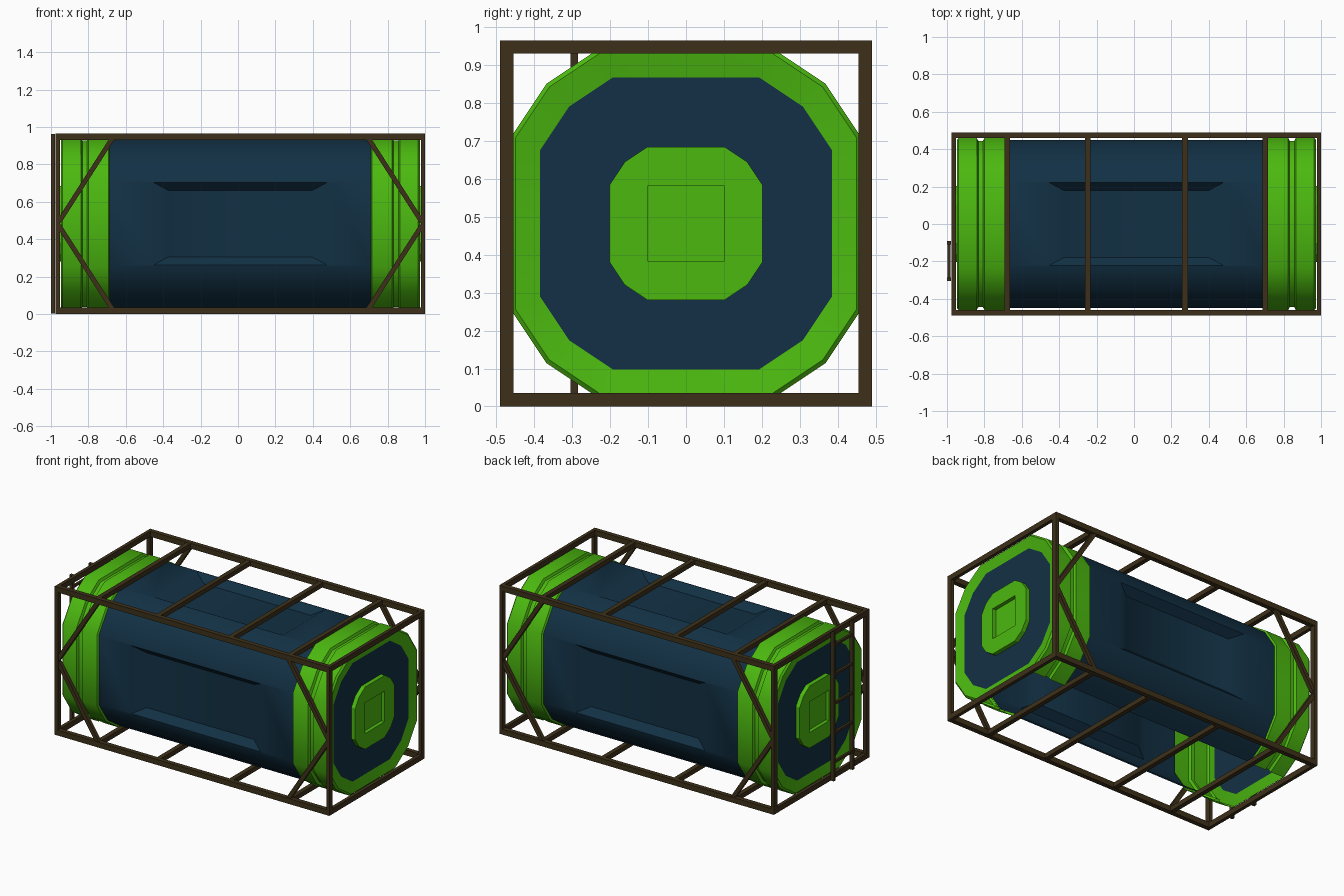
import bpy, bmesh
from mathutils import Vector, Matrix

if "Cube" in bpy.data.objects:
    bpy.data.objects.remove(bpy.data.objects["Cube"])

CX, CZ = 0.0125, 0.4825


def material(name, color):
    m = bpy.data.materials.new(name)
    m.diffuse_color = (*color, 1)
    m.use_nodes = True
    m.node_tree.nodes["Principled BSDF"].inputs["Base Color"].default_value = m.diffuse_color
    return m


GREEN = material("green_paint", (0.072, 0.485, 0.005))
BLUE = material("blue_paint", (0.006, 0.03, 0.058))
BROWN = material("brown_steel", (0.048, 0.03, 0.01))


def turn(a, b, k):
    for _ in range(k):
        a, b = -b, a
    return a, b


# Twelve-sided section, and a square with matching points
SECTION = [turn(a, b, k) for k in range(4) for a, b in ((1, -.5), (1, .5), (.8, .8))]
SQUARE = [turn(a, b, k) for k in range(4) for a, b in ((1, -.5), (1, .5), (1, 1))]


def finish(name, bm, mat, smooth=True):
    me = bpy.data.meshes.new(name)
    bm.to_mesh(me)
    bm.free()
    me.materials.append(mat)
    ob = bpy.data.objects.new(name, me)
    bpy.context.collection.objects.link(ob)
    if smooth:
        bpy.ops.object.select_all(action='DESELECT')
        ob.select_set(True)
        bpy.context.view_layer.objects.active = ob
        bpy.ops.object.shade_smooth_by_angle(angle=0.62)
    return ob


def loft(bm, stations, s=1, skip=(), cap=False):
    """Join scaled sections along x; skip leaves listed sides open."""
    def face(vs):
        bm.faces.new(vs if s > 0 else vs[::-1])
    rings = [[bm.verts.new((CX + s * x, a * r, CZ + b * r)) for a, b in shape]
             for x, r, shape in stations]
    for A, B in zip(rings, rings[1:]):
        for i in range(12):
            if i not in skip:
                j = (i + 1) % 12
                face([A[i], A[j], B[j], B[i]])
    if cap:
        face(rings[-1])


# Tank body: open underneath, recessed panels on front, back and top
bm = bmesh.new()
loft(bm, [(-.70, .45, SECTION), (.70, .45, SECTION)], skip=(0, 3, 6, 9))
for k in range(3):
    loops = []
    for hx, ht, d in ((.70, .225, .45), (.465, .221, .45), (.385, .178, .405)):
        loop = []
        for sx, st in ((-1, -1), (-1, 1), (1, 1), (1, -1)):
            y, z = turn(d, st * ht, k)
            loop.append(bm.verts.new((CX + sx * hx, y, CZ + z)))
        loops.append(loop)
    for A, B in zip(loops, loops[1:]):
        for i in range(4):
            j = (i + 1) % 4
            bm.faces.new([A[i], A[j], B[j], B[i]])
    bm.faces.new(loops[-1])
bmesh.ops.remove_doubles(bm, verts=bm.verts, dist=0.0005)
finish("tank_body", bm, BLUE)

# End bands, blue end plates and hubs
BAND = [(.695, .445), (.705, .46), (.812, .46), (.82, .445), (.845, .445),
        (.853, .46), (.95, .46), (.96, .45), (.945, .385)]
for s, side in ((-1, "left"), (1, "right")):
    bm = bmesh.new()
    loft(bm, [(x, r, SECTION) for x, r in BAND[:-2]], s, skip=(9,))
    loft(bm, [(x, r, SECTION) for x, r in BAND[-3:]], s)
    bmesh.ops.remove_doubles(bm, verts=bm.verts, dist=0.0005)
    finish(side + "_band", bm, GREEN)
    bm = bmesh.new()
    loft(bm, [(.9449, .386, SECTION), (.945, .385, SECTION)], s, cap=True)
    finish(side + "_end_plate", bm, BLUE, False)
    bm = bmesh.new()
    loft(bm, [(.945, .202, SECTION), (.972, .202, SECTION),
              (.972, .10, SQUARE), (.948, .10, SQUARE)], s, cap=True)
    finish(side + "_hub", bm, GREEN, False)


def box(bm, x, y, z, sx, sy, sz):
    bmesh.ops.create_cube(bm, size=1, matrix=Matrix.Translation((x, y, z))
                          @ Matrix.Diagonal((sx, sy, sz, 1)))


def strut(bm, p, q, w, t):
    p, q = Vector(p), Vector(q)
    d = (q - p).normalized()
    n = Vector((0, 1, 0))
    m = d.cross(n)
    rot = Matrix((d, n, m)).transposed().to_4x4()
    bmesh.ops.create_cube(bm, size=1, matrix=Matrix.Translation((p + q) / 2)
                          @ rot @ Matrix.Diagonal(((q - p).length, t, w, 1)))


# Frame: rails, posts, cross bars and diagonal braces
rails, posts, cross, braces = (bmesh.new() for _ in range(4))
for sy in (-1, 1):
    for sz in (-1, 1):
        box(rails, CX, sy * .475, CZ + sz * .465, 1.975, .03, .035)
    for sx in (-1, 1):
        box(posts, CX + sx * .9765, sy * .4725, CZ, .022, .035, .93)
        for sz in (-1, 1):
            strut(braces, (CX + sx * .685, sy * .473, CZ + sz * .455),
                  (CX + sx * .97, sy * .473, CZ + sz * .01), .026, .024)
for sz in (-1, 1):
    for x in (-.69, -.26, .26, .69):
        box(cross, CX + x, 0, CZ + sz * .466, .03, .95, .03)
    for sx in (-1, 1):
        box(cross, CX + sx * .9765, 0, CZ + sz * .465, .022, .95, .035)
finish("frame_rails", rails, BROWN, False)
finish("frame_posts", posts, BROWN, False)
finish("frame_cross_bars", cross, BROWN, False)
finish("frame_braces", braces, BROWN, False)

# Ladder on the left end
bm = bmesh.new()
for y in (-.295, -.10):
    box(bm, -.989, y, CZ, .022, .02, .96)
for i in range(5):
    box(bm, -.989, -.1975, .12 + i * .19, .015, .19, .015)
finish("ladder", bm, BROWN, False)
